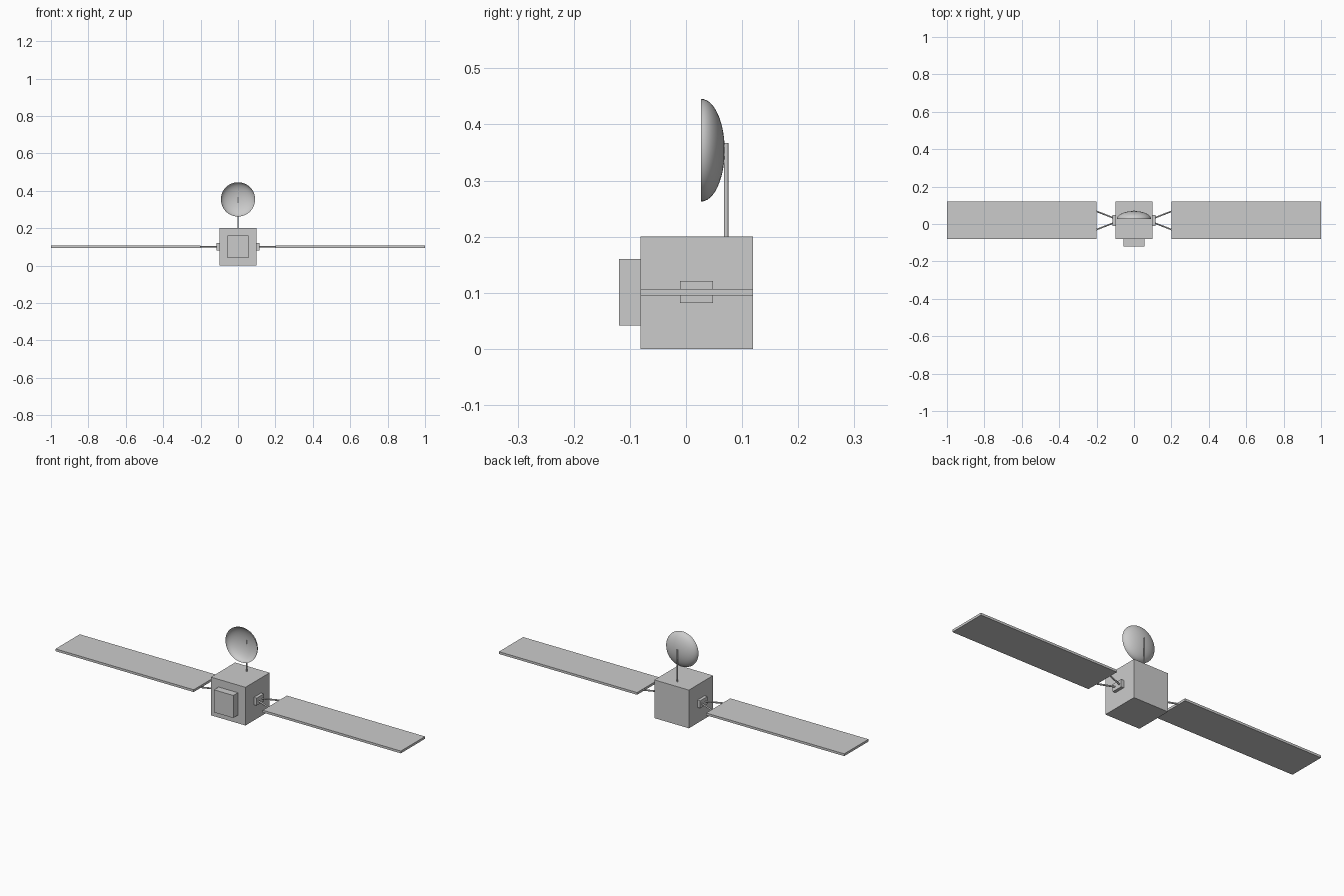
import bpy, bmesh, math
from mathutils import Vector, Matrix

if "Cube" in bpy.data.objects:
    bpy.data.objects.remove(bpy.data.objects["Cube"])


def new_object(name, bm):
    bmesh.ops.recalc_face_normals(bm, faces=bm.faces)
    mesh = bpy.data.meshes.new(name)
    bm.to_mesh(mesh)
    bm.free()
    ob = bpy.data.objects.new(name, mesh)
    bpy.context.collection.objects.link(ob)
    return ob


def box(name, lo, hi):
    lo, hi = Vector(lo), Vector(hi)
    bm = bmesh.new()
    bmesh.ops.create_cube(bm, size=1, matrix=Matrix.Translation((lo + hi) / 2)
                          @ Matrix.Diagonal((*(hi - lo), 1)))
    return new_object(name, bm)


def rod(name, a, b, radius):
    a, b = Vector(a), Vector(b)
    turn = (b - a).to_track_quat('Z', 'Y').to_matrix().to_4x4()
    bm = bmesh.new()
    bmesh.ops.create_cone(bm, cap_ends=True, segments=12, radius1=radius, radius2=radius,
                          depth=(b - a).length, matrix=Matrix.Translation((a + b) / 2) @ turn)
    return smooth(new_object(name, bm))


def smooth(ob):
    bpy.ops.object.select_all(action='DESELECT')
    bpy.context.view_layer.objects.active = ob
    ob.select_set(True)
    bpy.ops.object.shade_smooth_by_angle(angle=math.radians(40))
    return ob


# Main body and front instrument box
box("body", (-0.1, -0.081, 0), (0.1, 0.119, 0.2))
box("instrument_box", (-0.056, -0.119, 0.042), (0.056, -0.081, 0.16))

# Solar wings: mounting block, two splayed struts and a panel on each side
for side, s in (("right", 1), ("left", -1)):
    def span(x0, x1):
        return sorted((s * x0, s * x1))
    x = span(0.1, 0.116)
    box(side + "_mount", (x[0], -0.011, 0.082), (x[1], 0.048, 0.121))
    x = span(0.2, 1.0)
    box(side + "_panel", (x[0], -0.081, 0.095), (x[1], 0.119, 0.107))
    for end, d in (("rear", 1), ("front", -1)):
        rod(f"{side}_{end}_strut", (s * 0.112, 0.019 + d * 0.014, 0.101),
            (s * 0.203, 0.019 + d * 0.05, 0.101), 0.004)

# Antenna mast
rod("antenna_mast", (0, 0.0715, 0.198), (0, 0.0715, 0.367), 0.004)

# Open dish: quarter ellipse spun about the y axis, hollow side to the front
bm = bmesh.new()
steps = 12
profile = []
for i in range(steps + 1):
    t = math.pi / 2 * i / steps
    profile.append(bm.verts.new((0.0915 * math.cos(t) if i < steps else 0,
                                 0.027 + 0.042 * math.sin(t), 0.354)))
edges = [bm.edges.new(p) for p in zip(profile, profile[1:])]
bmesh.ops.spin(bm, geom=profile + edges, cent=(0, 0, 0.354), axis=(0, 1, 0),
               angle=math.tau, steps=48)
bmesh.ops.remove_doubles(bm, verts=bm.verts, dist=0.0002)
smooth(new_object("dish", bm))
